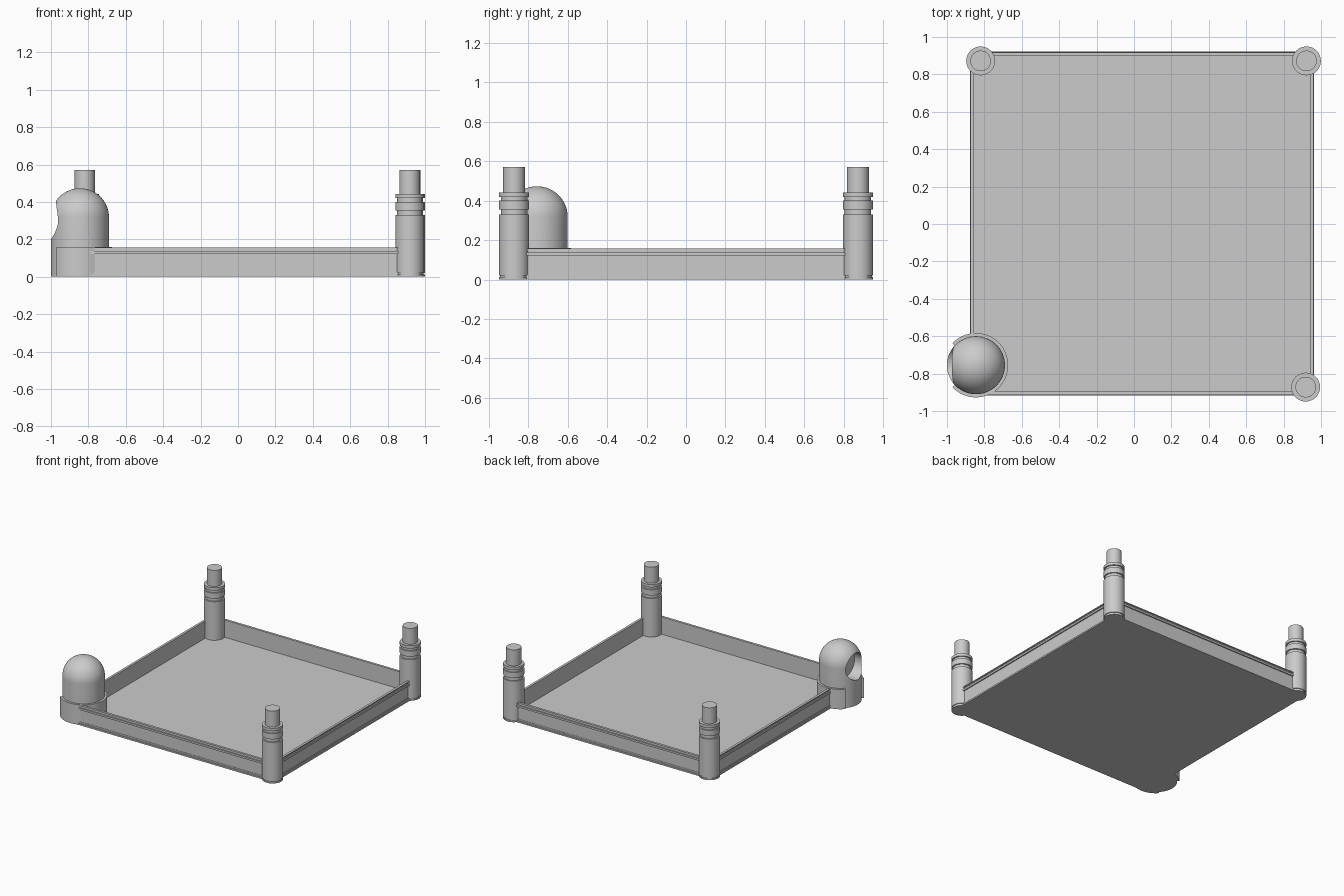
import bpy, bmesh
from math import sin, cos, pi, radians

if "Cube" in bpy.data.objects:
    bpy.data.objects.remove(bpy.data.objects["Cube"])


def make(name, bm, smooth=True):
    bmesh.ops.recalc_face_normals(bm, faces=bm.faces[:])
    me = bpy.data.meshes.new(name)
    bm.to_mesh(me)
    bm.free()
    ob = bpy.data.objects.new(name, me)
    bpy.context.collection.objects.link(ob)
    bpy.ops.object.select_all(action='DESELECT')
    ob.select_set(True)
    bpy.context.view_layer.objects.active = ob
    if smooth:
        bpy.ops.object.shade_smooth_by_angle(angle=radians(30))
    return ob


def loft(bm, rings, cap=True, closed=False):
    """Bridge equal-length loops of points, capping the first and last."""
    loops = [[bm.verts.new(p) for p in r] for r in rings]
    n = len(loops[0])
    pairs = list(zip(loops, loops[1:])) + ([(loops[-1], loops[0])] if closed else [])
    for a, b in pairs:
        for i in range(n):
            j = (i + 1) % n
            bm.faces.new((a[i], a[j], b[j], b[i]))
    if cap:
        bm.faces.new(loops[0])
        bm.faces.new(loops[-1])


def lathe(name, cx, cy, profile, n=64):
    bm = bmesh.new()
    loft(bm, [[(cx + r * cos(2 * pi * i / n), cy + r * sin(2 * pi * i / n), z)
               for i in range(n)] for r, z in profile])
    return make(name, bm)


# Tray: floor and grooved walls as nested rectangles (inset, height)
X0, X1, Y0, Y1 = -0.877, 0.963, -0.918, 0.921
wall = [(0, 0), (0, .012), (.007, .012), (.007, .024), (.010, .024), (.010, .122),
        (.001, .122), (.001, .137), (.010, .137), (.010, .15), (.003, .15),
        (.003, .157), (.022, .157), (.022, .018)]
bm = bmesh.new()
loft(bm, [[(X0 + d, Y0 + d, z), (X1 - d, Y0 + d, z),
           (X1 - d, Y1 - d, z), (X0 + d, Y1 - d, z)] for d, z in wall])
make("tray", bm, smooth=False)

# Corner posts with ringed collars and a narrow top pin
post = [(.077, 0), (.077, .012), (.071, .012), (.071, .02), (.077, .02), (.077, .33),
        (.067, .33), (.067, .355), (.077, .355), (.077, .4), (.067, .4), (.067, .42),
        (.077, .42), (.077, .443), (.055, .443), (.055, .572)]
for name, x, y in (("back_left_post", -.82, .872), ("back_right_post", .922, .872),
                   ("front_right_post", .918, -.872)):
    lathe(name, x, y, post)

# Domed turret on the front left corner
CX, CY, R, ZC = -.845, -.755, .155, .318
prof = [(R, 0), (R, .16)]
prof += [(R * cos(a * pi / 40), ZC + R * sin(a * pi / 40)) for a in range(20)]
prof += [(.002, ZC + R)]
dome = lathe("dome_turret", CX, CY, prof, 96)

# Round window recessed into the outer side of the dome
bpy.ops.mesh.primitive_cylinder_add(vertices=64, radius=.102, depth=.2,
                                    location=(-1.0, CY, .302), rotation=(0, pi / 2, 0))
cutter = bpy.context.object
cutter.name = "window_cutter"
cutter.hide_render = True
mod = dome.modifiers.new("window", 'BOOLEAN')
mod.operation, mod.solver, mod.object = 'DIFFERENCE', 'EXACT', cutter
bpy.context.view_layer.objects.active = dome
bpy.ops.object.modifier_apply(modifier=mod.name)
bpy.data.objects.remove(cutter)
dome.select_set(True)
bpy.ops.object.shade_smooth_by_angle(angle=radians(30))

# Open collar around the turret base, with its gap facing outward
bm = bmesh.new()
sec = [(.152, 0), (.172, 0), (.172, .16), (.152, .16)]
loft(bm, [[(CX + r * cos(a), CY + r * sin(a), z) for r, z in sec]
          for a in (radians(-137 + 274 * i / 72) for i in range(73))])
make("turret_collar", bm)
